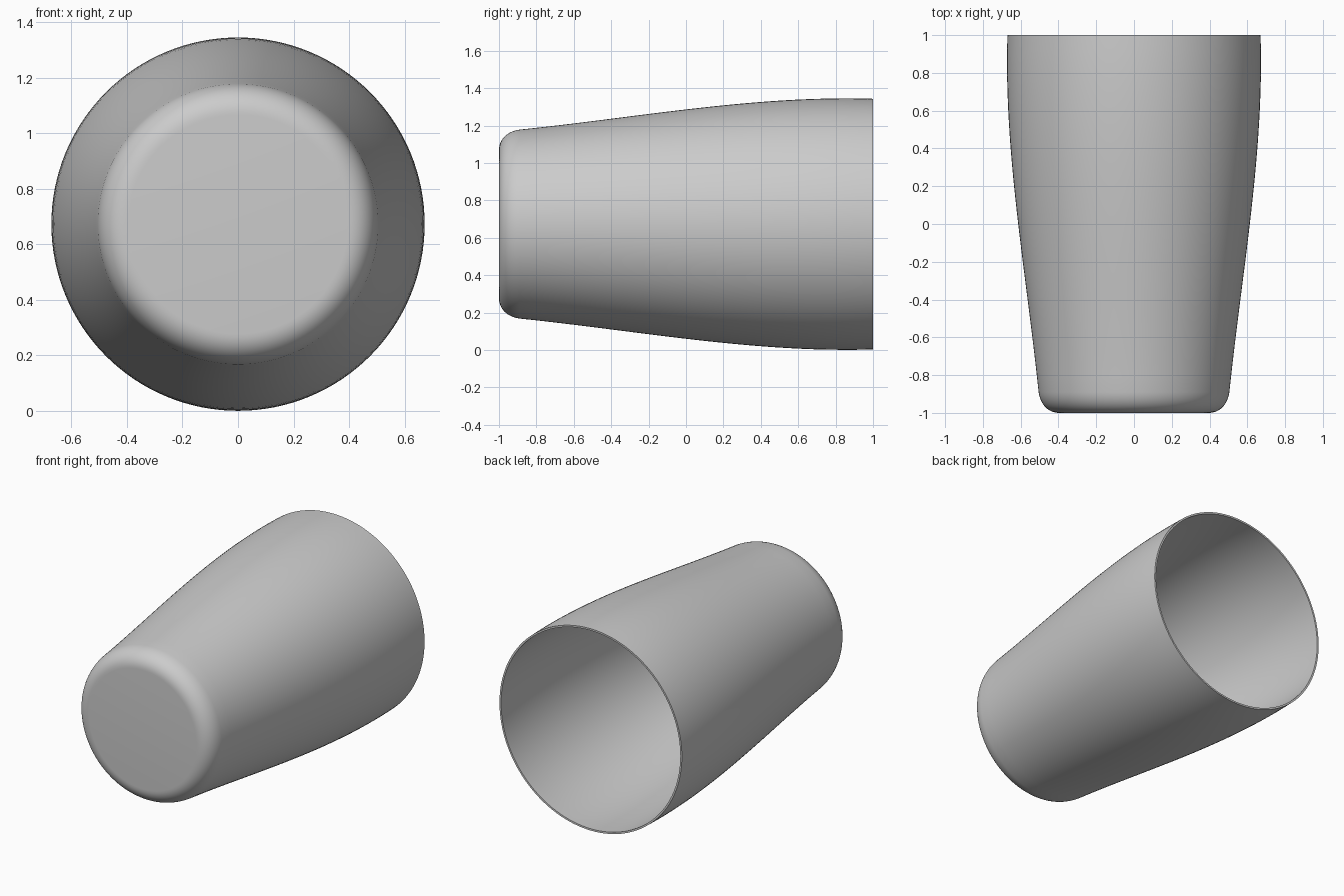
import bpy, bmesh
from math import pi
from mathutils import Vector, Matrix
from mathutils.geometry import interpolate_bezier

cube = bpy.data.objects.get("Cube")
if cube:
    bpy.data.objects.remove(cube, do_unlink=True)

RADIUS = 0.673
SEGMENTS = 128

grey = bpy.data.materials.new("light grey")
grey.use_nodes = True
colour = (0.6, 0.6, 0.6, 1)
grey.diffuse_color = colour
grey.node_tree.nodes["Principled BSDF"].inputs["Base Color"].default_value = colour


def curve(points, count):
    """Points along a bezier given as (radius, y) pairs."""
    return interpolate_bezier(*[Vector((r, y, 0)) for r, y in points], count)


# Half profile: flat base, rounded base edge, gently bulging wall
profile = [Vector((0, -1, 0))]
profile += curve([(0.395, -1), (0.455, -1), (0.496, -0.955), (0.505, -0.89)], 13)
profile += curve([(0.505, -0.89), (0.57, -0.26), (0.69, 0.37), (0.67, 1)], 25)[1:]

# Turn the profile around the cup's long axis
bm = bmesh.new()
verts = [bm.verts.new(p) for p in profile]
edges = [bm.edges.new(pair) for pair in zip(verts, verts[1:])]
bmesh.ops.spin(bm, geom=verts + edges, cent=(0, 0, 0), axis=(0, 1, 0),
               angle=2 * pi, steps=SEGMENTS)
bmesh.ops.remove_doubles(bm, verts=bm.verts, dist=0.0005)
bmesh.ops.recalc_face_normals(bm, faces=bm.faces)
base = min(bm.faces, key=lambda f: f.calc_center_median().y)
if base.normal.y > 0:
    bmesh.ops.reverse_faces(bm, faces=bm.faces)
bmesh.ops.translate(bm, verts=bm.verts, vec=(0, 0, RADIUS))

mesh = bpy.data.meshes.new("cup")
bm.to_mesh(mesh)
bm.free()
mesh.materials.append(grey)
cup = bpy.data.objects.new("cup", mesh)
bpy.context.collection.objects.link(cup)

# Thin wall, open at the back
wall = cup.modifiers.new("wall thickness", 'SOLIDIFY')
wall.thickness = 0.012
wall.offset = -1

bpy.context.view_layer.objects.active = cup
cup.select_set(True)
bpy.ops.object.modifier_apply(modifier=wall.name)
bpy.ops.object.shade_smooth_by_angle(angle=pi / 6)
